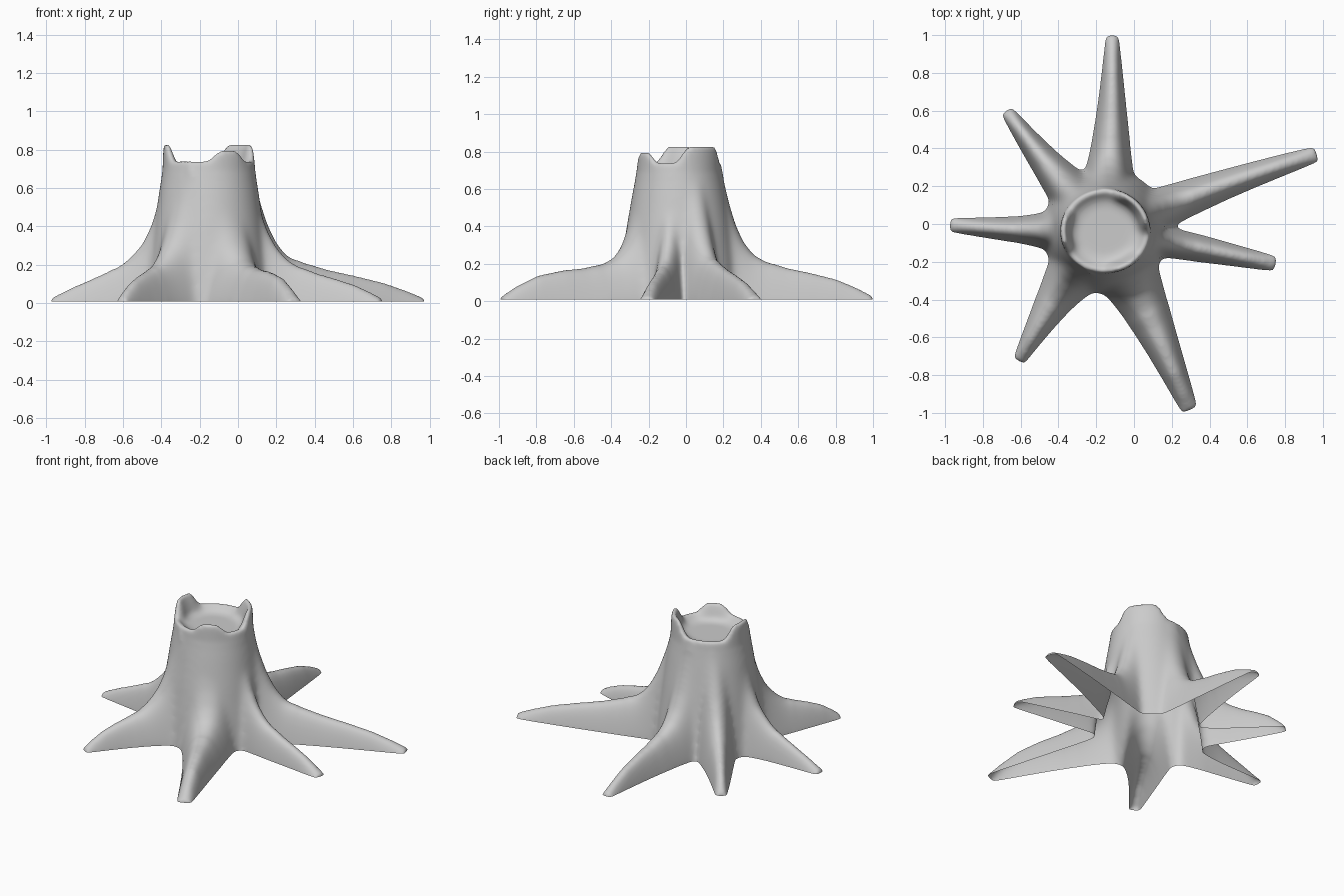
import bpy, bmesh, math
from mathutils import Vector

if "Cube" in bpy.data.objects:
    bpy.data.objects.remove(bpy.data.objects["Cube"])

CENTRE = Vector((-0.152, -0.037))
SIDES = 64
bm = bmesh.new()


def loft(rings):
    """Skin closed rings of points and cap both ends."""
    vs = [[bm.verts.new(p) for p in ring] for ring in rings]
    n = len(vs[0])
    for a, b in zip(vs, vs[1:]):
        for i in range(n):
            j = (i + 1) % n
            bm.faces.new((a[i], a[j], b[j], b[i]))
    bm.faces.new(vs[0][::-1])
    bm.faces.new(vs[-1])


# Broken rim: centre angle, half width (degrees), height above the low rim
PEAKS = [(180, 26, 0.09), (38, 34, 0.09), (-63, 20, 0.06)]


def rim_lift(deg):
    lift = 0
    for a, half, h in PEAKS:
        d = abs((deg - a + 180) % 360 - 180)
        t = min(max((half + 12 - d) / 24, 0), 1)
        lift = max(lift, h * t * t * (3 - 2 * t))
    return lift


# Trunk with a shallow bowl: radius, height, share of the rim lift
trunk = [(0.335, -0.1, 0), (0.33, 0.02, 0), (0.31, 0.2, 0), (0.285, 0.4, 0),
         (0.26, 0.58, 0), (0.242, 0.69, 0), (0.238, 0.725, 0.8), (0.233, 0.739, 1),
         (0.213, 0.739, 1), (0.196, 0.722, 0.7), (0.175, 0.707, 0.1), (0.14, 0.697, 0)]
rings = []
for r, z, k in trunk:
    ring = []
    flat = 1 - 0.06 * min(max((z - 0.3) / 0.4, 0), 1)   # slightly oval top
    for i in range(SIDES):
        a = 2 * math.pi * i / SIDES
        ring.append((CENTRE.x + r * math.cos(a), CENTRE.y + flat * r * math.sin(a),
                     z + k * rim_lift(math.degrees(a))))
    rings.append(ring)
loft(rings)

# Roots: middle point, tip, half widths (base, middle, tip), height factor, tip fullness
ROOTS = [
    ((-0.12, 0.50), (-0.115, 1.0), (0.15, 0.094, 0.037), 1.02, 0.012),
    ((0.45, 0.198), (0.967, 0.37), (0.125, 0.083, 0.046), 1.03, 0),
    ((0.35, -0.13), (0.75, -0.212), (0.09, 0.074, 0.044), 0.92, 0),
    ((0.085, -0.50), (0.295, -0.985), (0.185, 0.118, 0.048), 0.97, 0.038),
    ((-0.415, -0.395), (-0.61, -0.725), (0.175, 0.105, 0.036), 1.02, 0.01),
    ((-0.60, -0.03), (-0.975, -0.005), (0.125, 0.074, 0.04), 1.0, -0.016),
    ((-0.475, 0.335), (-0.675, 0.60), (0.135, 0.082, 0.036), 1.0, 0.01),
]
# Flare heights by distance from the trunk, then tail heights by share of the rest
FLARE = [(0, 0.74), (0.04, 0.62), (0.08, 0.52), (0.13, 0.41), (0.19, 0.315), (0.26, 0.245)]
TAIL = [(0.15, 0.205), (0.35, 0.168), (0.55, 0.138), (0.75, 0.102), (0.9, 0.06), (1, 0.025)]
for mid, tip, (w0, w1, w2), hf, full in ROOTS:
    mid, tip = Vector(mid), Vector(tip)
    start = CENTRE + (mid - CENTRE).normalized() * 0.22
    ctrl = mid * 2 - (start + tip) / 2
    length = (tip - start).length
    s0 = 0.26 / length
    ridge = [(d / length, h * hf) for d, h in FLARE]
    ridge += [(s0 + (1 - s0) * t, h * hf + full * math.sin(math.pi * t ** 2)) for t, h in TAIL]
    rings = []
    for s, h in ridge:
        p = start * (1 - s) ** 2 + ctrl * 2 * s * (1 - s) + tip * s * s
        t = ((ctrl - start) * (1 - s) + (tip - ctrl) * s).normalized()
        side = Vector((-t.y, t.x))
        w = w0 + (w1 - w0) * s * 2 if s < 0.5 else w1 + (w2 - w1) * (s - 0.5) * 2
        ring = []
        for i in range(17):
            u = -math.cos(math.pi * i / 16)
            q = p + side * w * u
            ring.append((q.x, q.y, h * (1 - abs(u) ** 2.5)))
        for u in (1, -1):
            q = p + side * w * u
            ring.append((q.x, q.y, -0.1))
        rings.append(ring)
    loft(rings)

# Fuse trunk and roots into one skin
bmesh.ops.recalc_face_normals(bm, faces=bm.faces)
mesh = bpy.data.meshes.new("tree_stump")
bm.to_mesh(mesh)
bm.free()
stump = bpy.data.objects.new("tree_stump", mesh)
bpy.context.collection.objects.link(stump)
bpy.context.view_layer.objects.active = stump
stump.select_set(True)
mod = stump.modifiers.new("fuse", 'REMESH')
mod.mode = 'VOXEL'
mod.voxel_size = 0.011
bpy.ops.object.modifier_apply(modifier=mod.name)

# Soften the root joints most, the rim and tips least; leave the base open
bm = bmesh.new()
bm.from_mesh(stump.data)


def soften(verts, times):
    for i in range(times):
        bmesh.ops.smooth_vert(bm, verts=verts, factor=0.5, use_axis_x=True, use_axis_y=True, use_axis_z=True)


soften([v for v in bm.verts if v.co.z < 0.66 and (v.co.xy - CENTRE).length < 0.5], 20)
soften(bm.verts[:], 6)
bmesh.ops.bisect_plane(bm, geom=bm.verts[:] + bm.edges[:] + bm.faces[:],
                       plane_co=(0, 0, 0.008), plane_no=(0, 0, 1), clear_inner=True)
bm.to_mesh(stump.data)
bm.free()
bpy.ops.object.shade_smooth_by_angle(angle=math.radians(50))
